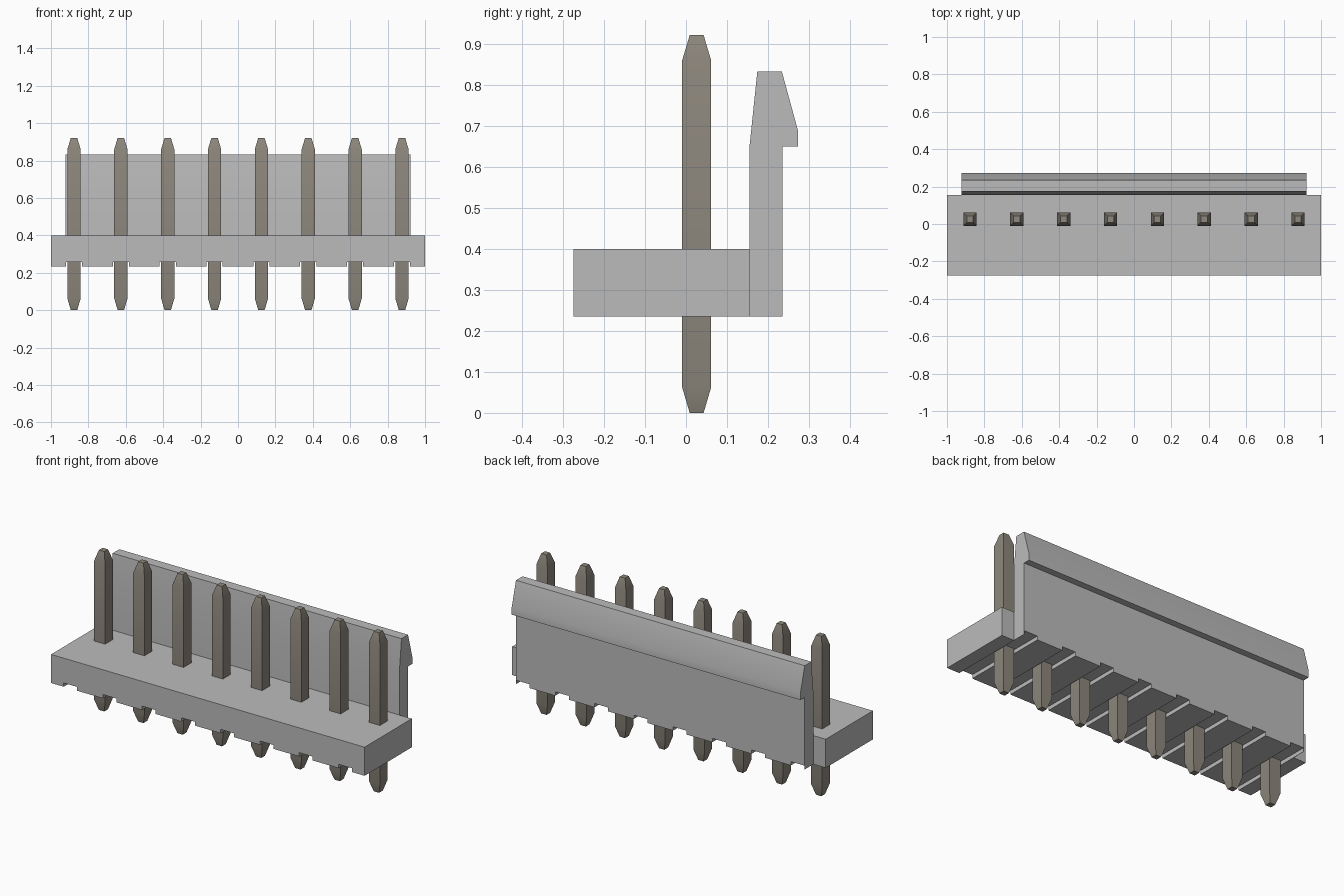
import bpy, bmesh, math

cube = bpy.data.objects.get("Cube")
if cube:
    bpy.data.objects.remove(cube, do_unlink=True)

PIN_X = [0.2505 * (i - 3.5) for i in range(8)]
PIN_Y = 0.026


def make_material(name, rgb):
    m = bpy.data.materials.new(name)
    m.use_nodes = True
    m.diffuse_color = (*rgb, 1)
    m.node_tree.nodes["Principled BSDF"].inputs["Base Color"].default_value = (*rgb, 1)
    return m


def make_object(name, bm, mat):
    bmesh.ops.recalc_face_normals(bm, faces=bm.faces)
    me = bpy.data.meshes.new(name)
    bm.to_mesh(me)
    bm.free()
    ob = bpy.data.objects.new(name, me)
    bpy.context.collection.objects.link(ob)
    if mat:
        me.materials.append(mat)
    return ob


def activate(ob):
    bpy.ops.object.select_all(action='DESELECT')
    ob.select_set(True)
    bpy.context.view_layer.objects.active = ob


def extrude_x(bm, profile, x0, x1):
    """Sweep a (y, z) outline from x0 to x1."""
    face = bm.faces.new([bm.verts.new((x0, y, z)) for y, z in profile])
    new = bmesh.ops.extrude_face_region(bm, geom=[face])["geom"]
    bmesh.ops.translate(bm, vec=(x1 - x0, 0, 0),
                        verts=[v for v in new if isinstance(v, bmesh.types.BMVert)])


plastic = make_material("light grey plastic", (0.50, 0.50, 0.50))
metal = make_material("warm grey metal", (0.27, 0.245, 0.205))

# Base block
bm = bmesh.new()
extrude_x(bm, [(-0.275, 0.235), (0.155, 0.235), (0.155, 0.40), (-0.275, 0.40)], -1, 1)
base = make_object("base", bm, plastic)

# Back wall with a latching lip
bm = bmesh.new()
extrude_x(bm, [(0.155, 0.235), (0.235, 0.235), (0.235, 0.65), (0.273, 0.65),
               (0.273, 0.69), (0.234, 0.833), (0.174, 0.833), (0.155, 0.65)], -0.921, 0.921)
wall = make_object("locking_wall", bm, plastic)

# Grooves across the underside, one at each pin
bm = bmesh.new()
for x in PIN_X:
    extrude_x(bm, [(-0.4, 0.1), (0.4, 0.1), (0.4, 0.257), (-0.4, 0.257)], x - 0.043, x + 0.043)
cutter = make_object("groove_cutter", bm, None)
cutter.hide_render = True
for ob in (base, wall):
    activate(ob)
    mod = ob.modifiers.new("grooves", 'BOOLEAN')
    mod.operation = 'DIFFERENCE'
    mod.solver = 'EXACT'
    mod.object = cutter
    bpy.ops.object.modifier_apply(modifier=mod.name)
bpy.data.objects.remove(cutter, do_unlink=True)

# Square pins with tapered ends
SECTIONS = [(0.0, 0.017), (0.063, 0.0355), (0.86, 0.0355), (0.922, 0.017)]  # z, half width
pins = []
for i, x in enumerate(PIN_X):
    bm = bmesh.new()
    rings = [[bm.verts.new((x + sx * h, PIN_Y + sy * h, z))
              for sx, sy in ((-1, -1), (1, -1), (1, 1), (-1, 1))] for z, h in SECTIONS]
    bm.faces.new(rings[0])
    bm.faces.new(rings[-1])
    for a, b in zip(rings, rings[1:]):
        for k in range(4):
            n = (k + 1) % 4
            bm.faces.new((a[k], a[n], b[n], b[k]))
    pins.append(make_object(f"pin_{i + 1}", bm, metal))

# Soften the shallow bends, keep the corners sharp
for ob in [wall] + pins:
    activate(ob)
    bpy.ops.object.shade_smooth_by_angle(angle=math.radians(30))
